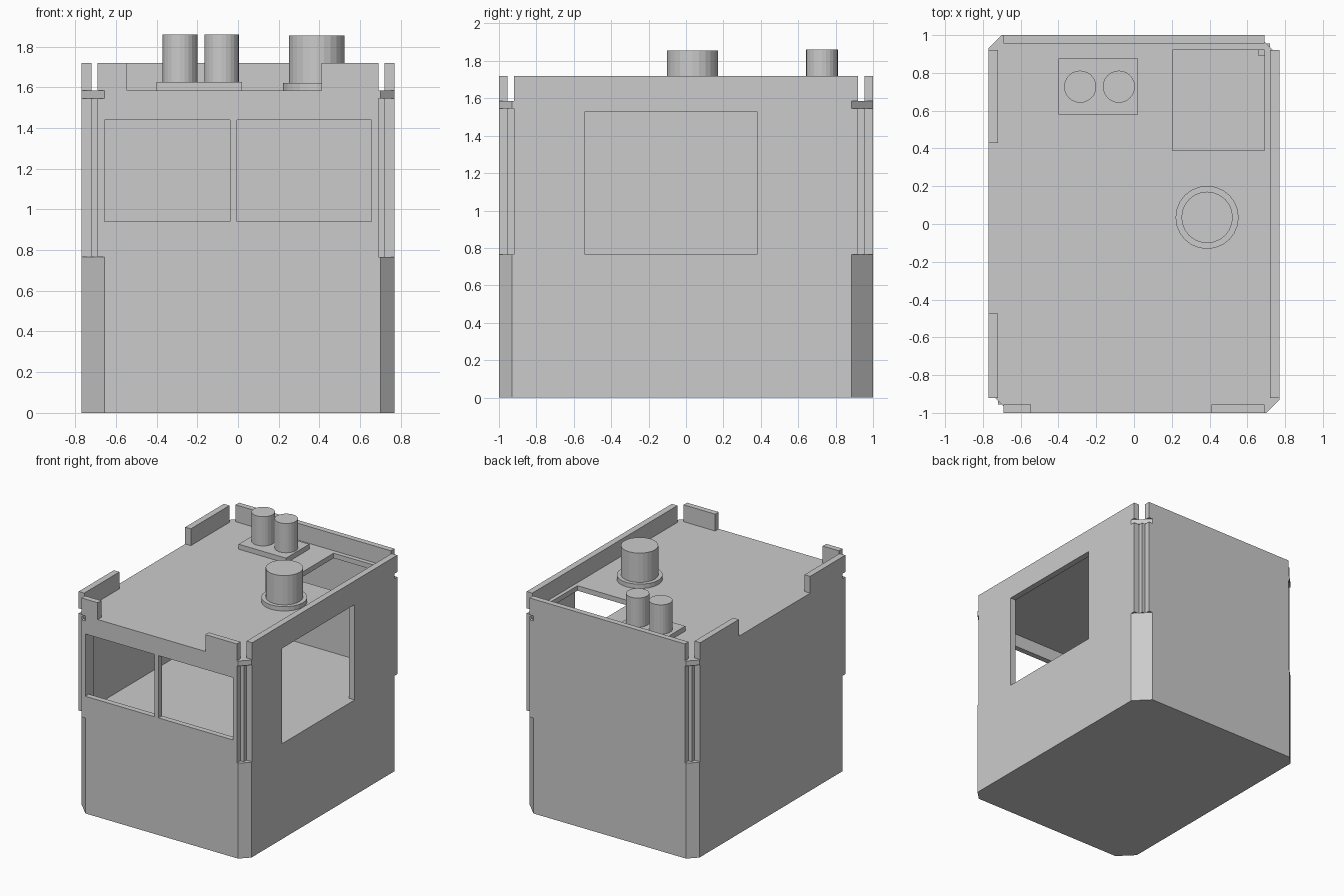
import bpy, bmesh

cube = bpy.data.objects.get("Cube")
if cube:
    bpy.data.objects.remove(cube, do_unlink=True)

grey = bpy.data.materials.new("plain_grey")
grey.use_nodes = True
colour = (0.6, 0.6, 0.6, 1)
grey.diffuse_color = colour
grey.node_tree.nodes["Principled BSDF"].inputs["Base Color"].default_value = colour

W, D = 0.77, 1.0              # half width and half depth
WI, DI = 0.72, 0.955          # inner wall faces
WE, DE = 0.69, 0.92           # where the walls stop short of the corners
FLOOR, CEIL, ROOF, TOP = 0.765, 1.545, 1.585, 1.72


def add(name, bm):
    bmesh.ops.recalc_face_normals(bm, faces=bm.faces)
    mesh = bpy.data.meshes.new(name)
    bm.to_mesh(mesh)
    bm.free()
    mesh.materials.append(grey)
    obj = bpy.data.objects.new(name, mesh)
    bpy.context.collection.objects.link(obj)
    return obj


def prism(name, plan, z0, z1):
    bm = bmesh.new()
    face = bm.faces.new([bm.verts.new((x, y, z0)) for x, y in plan])
    up = bmesh.ops.extrude_face_region(bm, geom=[face])["geom"]
    verts = [v for v in up if isinstance(v, bmesh.types.BMVert)]
    bmesh.ops.translate(bm, verts=verts, vec=(0, 0, z1 - z0))
    return add(name, bm)


def box(name, x0, x1, y0, y1, z0, z1):
    return prism(name, [(x0, y0), (x1, y0), (x1, y1), (x0, y1)], z0, z1)


def cylinder(name, x, y, r, z0, z1, sides=24):
    bm = bmesh.new()
    bmesh.ops.create_cone(bm, cap_ends=True, segments=sides, radius1=r, radius2=r, depth=z1 - z0)
    bmesh.ops.translate(bm, verts=bm.verts, vec=(x, y, (z0 + z1) / 2))
    return add(name, bm)


def combine(target, parts, operation):
    for part in parts:
        mod = target.modifiers.new(part.name, "BOOLEAN")
        mod.operation, mod.solver, mod.object = operation, "EXACT", part
    graph = bpy.context.evaluated_depsgraph_get()
    mesh = bpy.data.meshes.new_from_object(target.evaluated_get(graph))
    target.modifiers.clear()
    target.data = mesh
    for part in parts:
        bpy.data.objects.remove(part, do_unlink=True)


# Chamfered plan: two opposite corners are cut deeper than the others
big, small = 0.115, 0.07
plan = [(-W + big, -D), (W - small, -D), (W, -D + small), (W, D - big),
        (W - big, D), (-W + small, D), (-W, D - small), (-W, -D + big)]
body = prism("cabin_body", plan, 0, FLOOR)
roof = prism("roof", plan, CEIL, ROOF)

# Roof hatch
combine(roof, [box("hatch_cutter", 0.205, WE, 0.39, DE, 1.4, 1.7)], "DIFFERENCE")

# Walls with window openings
front = box("front_wall", -WE, WE, -D, -DI, FLOOR, CEIL)
combine(front, [box("window_cutter", x0, x1, -1.1, -0.9, 0.94, 1.44)
                for x0, x1 in ((-0.655, -0.04), (-0.005, 0.655))], "DIFFERENCE")
left = box("left_wall", WI, W, -DE, DE, FLOOR, CEIL)
combine(left, [box("window_cutter", 0.6, 0.9, -0.54, 0.38, FLOOR, 1.53)], "DIFFERENCE")
parts = [front, left, roof,
         box("right_wall", -W, -WI, -DE, DE, FLOOR, CEIL),
         box("back_wall", -WE, WE, DI, D, FLOOR, CEIL)]

# Recessed corner posts
for sx in (-1, 1):
    for sy in (-1, 1):
        xs, ys = sorted((sx * 0.66, sx * WI)), sorted((sy * 0.89, sy * DI))
        parts.append(box("corner_post", *xs, *ys, FLOOR, CEIL))

# Parapets: full at the back and left, short end pieces at the front and right
parts += [box("back_parapet", -WE, WE, DI, D, ROOF, TOP),
          box("left_parapet", WI, W, -DE, DE, ROOF, TOP),
          box("right_parapet_front", -W, -WI, -DE, -0.475, ROOF, TOP),
          box("right_parapet_back", -W, -WI, 0.43, DE, ROOF, TOP),
          box("front_parapet_right", -WE, -0.545, -D, -DI, ROOF, TOP),
          box("front_parapet_left", 0.41, WE, -D, -DI, ROOF, TOP)]
combine(body, parts, "UNION")

# Clean up flat areas left by the joins
bm = bmesh.new()
bm.from_mesh(body.data)
bmesh.ops.remove_doubles(bm, verts=bm.verts, dist=0.0005)
bmesh.ops.dissolve_limit(bm, angle_limit=0.01, verts=bm.verts, edges=bm.edges)
bm.to_mesh(body.data)
bm.free()

# Chimneys
box("twin_stack_base", -0.4, 0.02, 0.58, 0.875, ROOF, 1.625)
for side, x in (("right", -0.285), ("left", -0.08)):
    cylinder("twin_stack_" + side, x, 0.727, 0.085, 1.625, 1.86)
cylinder("large_stack_base", 0.387, 0.035, 0.167, ROOF, 1.62)
cylinder("large_stack", 0.387, 0.035, 0.136, 1.62, 1.855)
